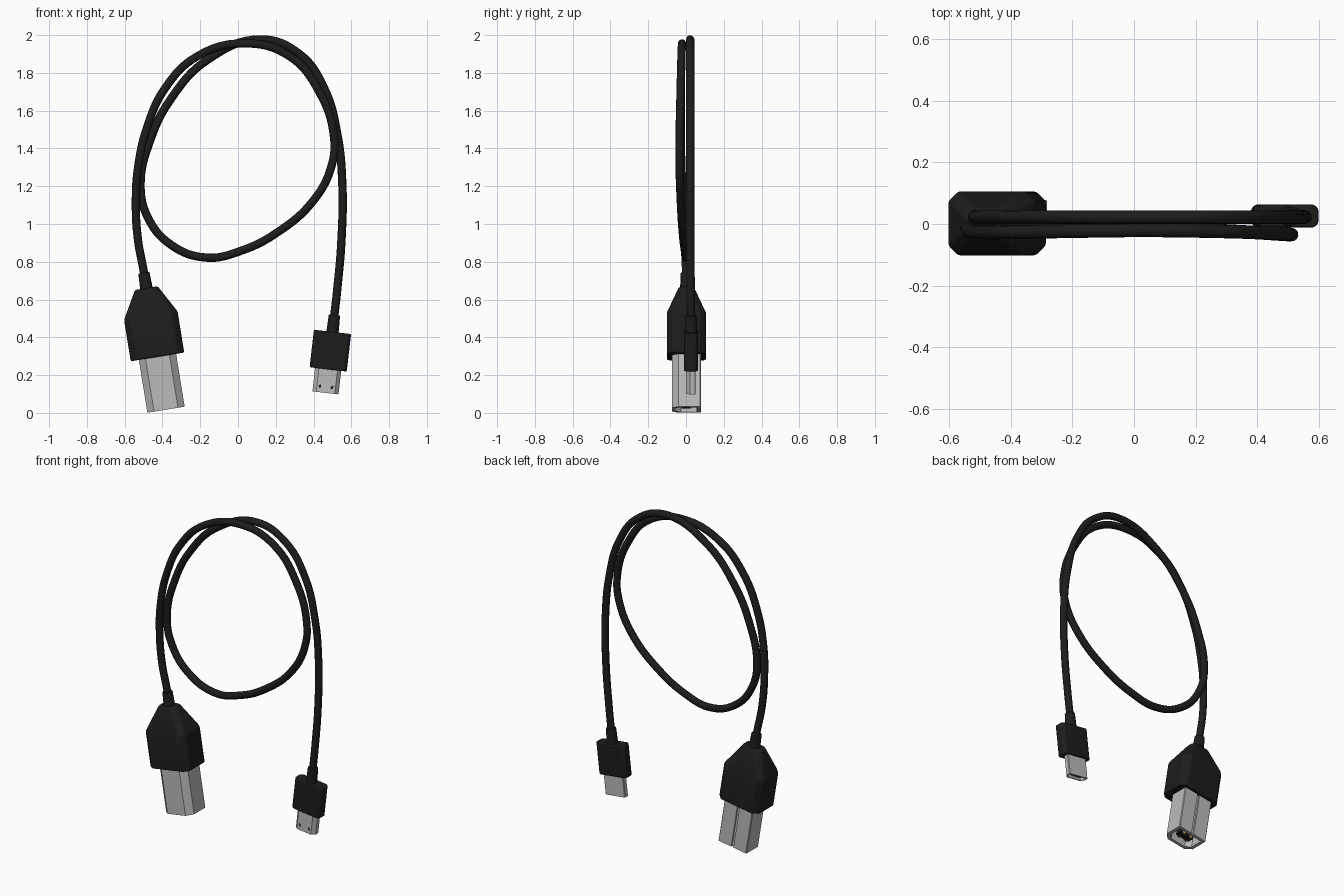
import bpy, bmesh
from math import radians, cos, sin, pi
from mathutils import Matrix, Vector

if "Cube" in bpy.data.objects:
    bpy.data.objects.remove(bpy.data.objects["Cube"])


def material(name, rgb):
    m = bpy.data.materials.new(name)
    m.diffuse_color = (*rgb, 1)
    m.use_nodes = True
    m.node_tree.nodes["Principled BSDF"].inputs["Base Color"].default_value = m.diffuse_color
    return m


BLACK = material("black_plastic", (0.012, 0.012, 0.012))
STEEL = material("steel", (0.5, 0.5, 0.5))
GOLD = material("gold", (0.6, 0.42, 0.15))


def profile(w, d, front, back, seam=0.0, depth=0.0):
    """Rectangle with chamfered front and back corners, optional seam groove at the back."""
    x, y = w / 2, d / 2
    half = [(x - front, -y), (x, -y + front), (x, y - back), (x - back, y)]
    if seam:
        half += [(seam, y), (seam, y - depth)]
    return half + [(-px, py) for px, py in reversed(half)]


def circle(r, n=20):
    return [(r * cos(2 * pi * i / n), r * sin(2 * pi * i / n)) for i in range(n)]


def loft(name, sections, frame, mat, bevel=0.0):
    """Skin a list of (height, profile) sections and cap both ends."""
    bm = bmesh.new()
    rings = [[bm.verts.new((x, y, z)) for x, y in prof] for z, prof in sections]
    for a, b in zip(rings, rings[1:]):
        for i in range(len(a)):
            j = (i + 1) % len(a)
            bm.faces.new((a[i], a[j], b[j], b[i]))
    bm.faces.new(rings[0])
    bm.faces.new(rings[-1])
    bmesh.ops.recalc_face_normals(bm, faces=bm.faces)
    me = bpy.data.meshes.new(name)
    bm.to_mesh(me)
    bm.free()
    me.materials.append(mat)
    ob = bpy.data.objects.new(name, me)
    bpy.context.collection.objects.link(ob)
    ob.matrix_world = frame
    if bevel:
        mod = ob.modifiers.new("bevel", 'BEVEL')
        mod.width, mod.segments, mod.limit_method = bevel, 2, 'ANGLE'
        mod.angle_limit = radians(25)
    bpy.ops.object.select_all(action='DESELECT')
    ob.select_set(True)
    bpy.context.view_layer.objects.active = ob
    bpy.ops.object.shade_smooth_by_angle(angle=radians(25))
    return ob


def box(name, w, d, z0, z1, frame, mat, x=0, y=0):
    f = frame @ Matrix.Translation((x, y, 0))
    return loft(name, [(z0, profile(w, d, .001, .001)), (z1, profile(w, d, .001, .001))], f, mat)


def plug_frame(tip, tilt):
    return Matrix.Translation(tip) @ Matrix.Rotation(radians(tilt), 4, 'Y')


big = plug_frame((-0.381, 0.002, 0.017), -9.2)
small = plug_frame((0.463, 0.026, 0.106), 6.6)

# Large square plug: hollow steel shell, tapered grip, strain relief
outer = profile(0.2, 0.153, 0.036, 0.004, 0.008, 0.01)
inner = profile(0.16, 0.113, 0.028, 0.003, 0.008, 0.0005)
loft("large_plug_shell", [(0.3, outer), (0, outer), (0, inner), (0.22, inner)], big, STEEL)
grip = profile(0.287, 0.207, 0.032, 0.032)
loft("large_plug_grip", [(0.283, grip), (0.504, grip), (0.652, profile(0.122, 0.08, 0.02, 0.02))],
     big, BLACK, 0.008)
loft("large_plug_strain_relief", [(0.63, circle(0.034)), (0.735, circle(0.03))], big, BLACK, 0.003)

# Contact block and pins inside the large plug
box("large_plug_tongue", 0.095, 0.045, 0.015, 0.225, big, BLACK)
for sx in (-1, 1):
    for sy in (-1, 1):
        box("large_plug_pin", 0.02, 0.008, 0.012, 0.2, big, GOLD, sx * 0.025, sy * 0.024)

# Small flat plug: hollow steel shell, block grip, strain relief
outer = profile(0.139, 0.05, 0.02, 0.004)
inner = profile(0.123, 0.034, 0.014, 0.003)
loft("small_plug_shell", [(0.15, outer), (0, outer), (0, inner), (0.11, inner)], small, STEEL)
grip = profile(0.198, 0.074, 0.014, 0.014)
loft("small_plug_grip", [(0.125, grip), (0.325, grip)], small, BLACK, 0.006)
loft("small_plug_strain_relief", [(0.31, circle(0.033)), (0.415, circle(0.03))], small, BLACK, 0.003)

# Contact tongue, pins and latches of the small plug
box("small_plug_tongue", 0.08, 0.01, 0.008, 0.115, small, BLACK, 0, 0.004)
for i in range(5):
    box("small_plug_pin", 0.007, 0.004, 0.006, 0.1, small, GOLD, (i - 2) * 0.015, -0.002)
for sx in (-1, 1):
    box("small_plug_latch", 0.01, 0.006, 0.025, 0.04, small, BLACK, sx * 0.032, -0.024)

# Cable: one and a half turns, the front strand passing behind at the bottom of the loop
path = [(-0.487, 0.002, 0.68), (-0.500, 0.0, 0.755), (-0.530, -0.008, 0.92), (-0.541, -0.016, 1.11),
        (-0.529, -0.024, 1.30), (-0.482, -0.028, 1.51), (-0.385, -0.027, 1.72),
        (-0.22, -0.024, 1.885), (0.03, -0.021, 1.956), (0.27, -0.024, 1.89),
        (0.43, -0.029, 1.70), (0.508, -0.034, 1.46), (0.493, -0.034, 1.30),
        (0.40, -0.028, 1.125), (0.215, -0.018, 0.96), (0.01, -0.006, 0.856),
        (-0.167, 0.004, 0.822), (-0.355, 0.014, 0.89), (-0.48, 0.02, 1.04),
        (-0.516, 0.023, 1.21), (-0.466, 0.024, 1.44), (-0.35, 0.023, 1.67),
        (-0.16, 0.022, 1.87), (0.12, 0.022, 1.977), (0.325, 0.022, 1.90),
        (0.458, 0.022, 1.715), (0.526, 0.022, 1.475), (0.552, 0.022, 1.22),
        (0.548, 0.023, 0.92), (0.524, 0.025, 0.64), (0.510, 0.026, 0.515), (0.504, 0.026, 0.45)]
cu = bpy.data.curves.new("cable", 'CURVE')
cu.dimensions = '3D'
cu.bevel_depth, cu.bevel_resolution, cu.resolution_u = 0.022, 4, 8
cu.use_fill_caps = True
sp = cu.splines.new('BEZIER')
sp.bezier_points.add(len(path) - 1)
for bp, co in zip(sp.bezier_points, path):
    bp.co = Vector(co)
    bp.handle_left_type = bp.handle_right_type = 'AUTO'
cu.materials.append(BLACK)
cable = bpy.data.objects.new("cable", cu)
bpy.context.collection.objects.link(cable)
bpy.ops.object.select_all(action='DESELECT')
cable.select_set(True)
bpy.context.view_layer.objects.active = cable
bpy.ops.object.convert(target='MESH')
bpy.ops.object.shade_smooth_by_angle(angle=radians(40))
